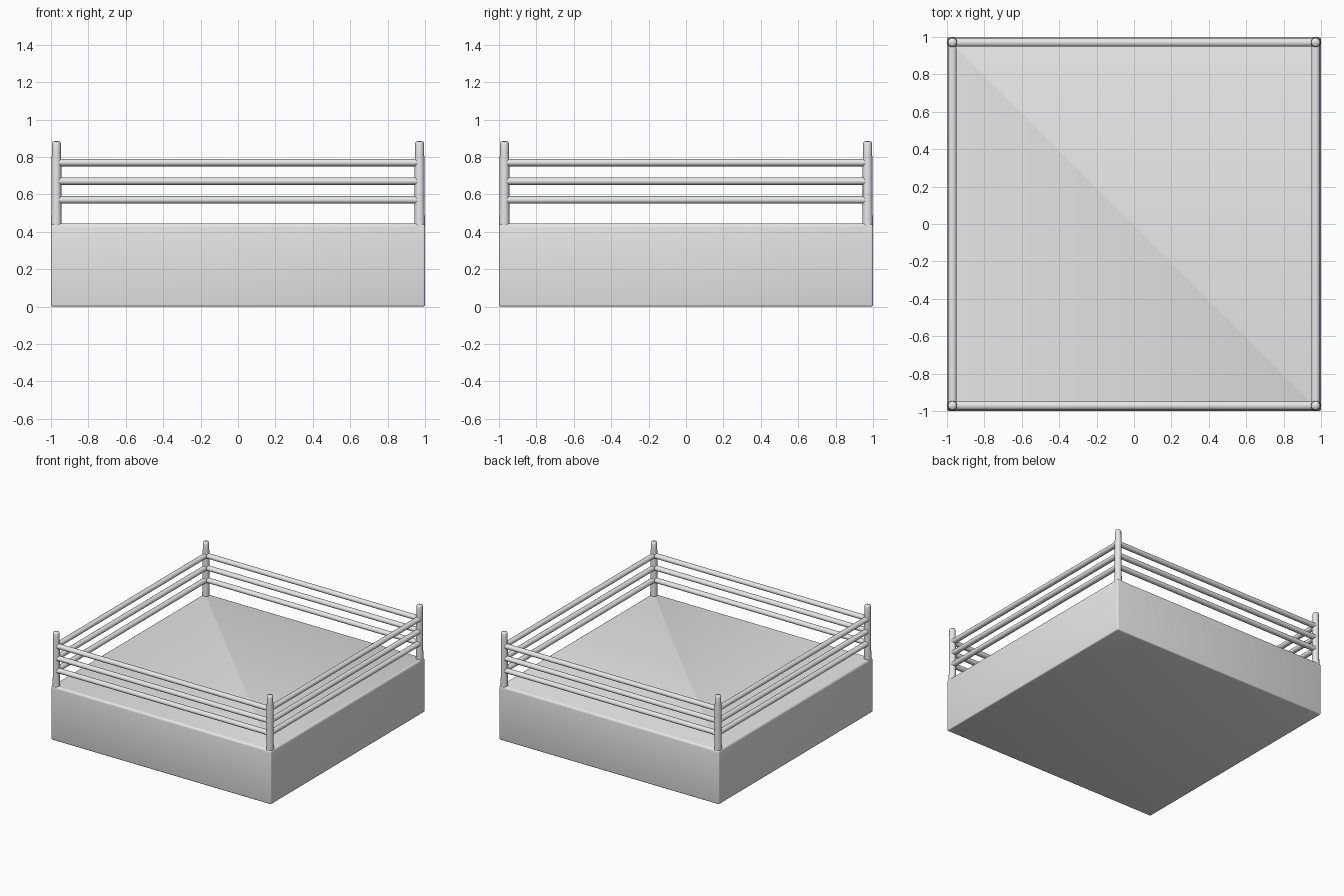
import bpy, bmesh, math
from mathutils import Matrix, Vector

if "Cube" in bpy.data.objects:
    bpy.data.objects.remove(bpy.data.objects["Cube"])

grey = bpy.data.materials.new("plain_grey")
grey.use_nodes = True
tone = (0.8, 0.8, 0.8, 1)
grey.diffuse_color = tone
grey.node_tree.nodes["Principled BSDF"].inputs["Base Color"].default_value = tone

POST = 0.971          # distance of posts and ropes from the centre
DECK = 0.444          # deck height


def finish(bm, name, angle=60):
    bmesh.ops.recalc_face_normals(bm, faces=bm.faces)
    mesh = bpy.data.meshes.new(name)
    bm.to_mesh(mesh)
    bm.free()
    mesh.materials.append(grey)
    obj = bpy.data.objects.new(name, mesh)
    bpy.context.collection.objects.link(obj)
    bpy.ops.object.select_all(action="DESELECT")
    obj.select_set(True)
    bpy.context.view_layer.objects.active = obj
    bpy.ops.object.shade_smooth_by_angle(angle=math.radians(angle))
    return obj


# Platform: solid block with a soft deck rim and tight lower edges
bm = bmesh.new()
bmesh.ops.create_cube(bm, size=1, matrix=Matrix.Translation((0, 0, DECK / 2))
                      @ Matrix.Diagonal((2, 2, DECK, 1)))
bmesh.ops.bevel(bm, geom=[e for e in bm.edges if min(v.co.z for v in e.verts) < 0.1],
                offset=0.01, segments=3, profile=0.5, affect="EDGES")
rim = [e for e in bm.edges if min(v.co.z for v in e.verts) > DECK - 0.001]
bmesh.ops.bevel(bm, geom=rim, offset=0.018, segments=4, profile=0.5, affect="EDGES")
finish(bm, "platform")

# Corner posts: turned profile with a flared foot and rounded cap
profile = [(0.028, 0.38), (0.028, 0.46), (0.026, 0.56), (0.026, 0.78),
           (0.024, 0.82), (0.024, 0.872), (0.02, 0.882), (0, 0.886)]
for side_y, depth in ((-1, "front"), (1, "back")):
    for side_x, side in ((-1, "right"), (1, "left")):
        bm = bmesh.new()
        verts = [bm.verts.new((r, 0, z)) for r, z in profile]
        edges = [bm.edges.new(pair) for pair in zip(verts, verts[1:])]
        bmesh.ops.spin(bm, geom=verts + edges, axis=(0, 0, 1), cent=(0, 0, 0),
                       angle=math.tau, steps=20, use_merge=True)
        bmesh.ops.remove_doubles(bm, verts=bm.verts, dist=0.0001)
        bmesh.ops.translate(bm, verts=bm.verts,
                            vec=Vector((side_x * POST, side_y * POST, 0)))
        finish(bm, f"{depth}_{side}_post")

# Ropes: three levels along each of the four sides
for level, z in (("lower", 0.57), ("middle", 0.67), ("upper", 0.77)):
    for turn, side in enumerate(("front", "left", "back", "right")):
        bm = bmesh.new()
        place = (Matrix.Rotation(turn * math.pi / 2, 4, "Z")
                 @ Matrix.Translation((0, -POST, z))
                 @ Matrix.Diagonal((1, 1.15, 1, 1))
                 @ Matrix.Rotation(math.pi / 2, 4, "Y"))
        bmesh.ops.create_cone(bm, cap_ends=True, segments=16, radius1=0.02,
                              radius2=0.02, depth=2 * POST, matrix=place)
        finish(bm, f"{side}_{level}_rope")
